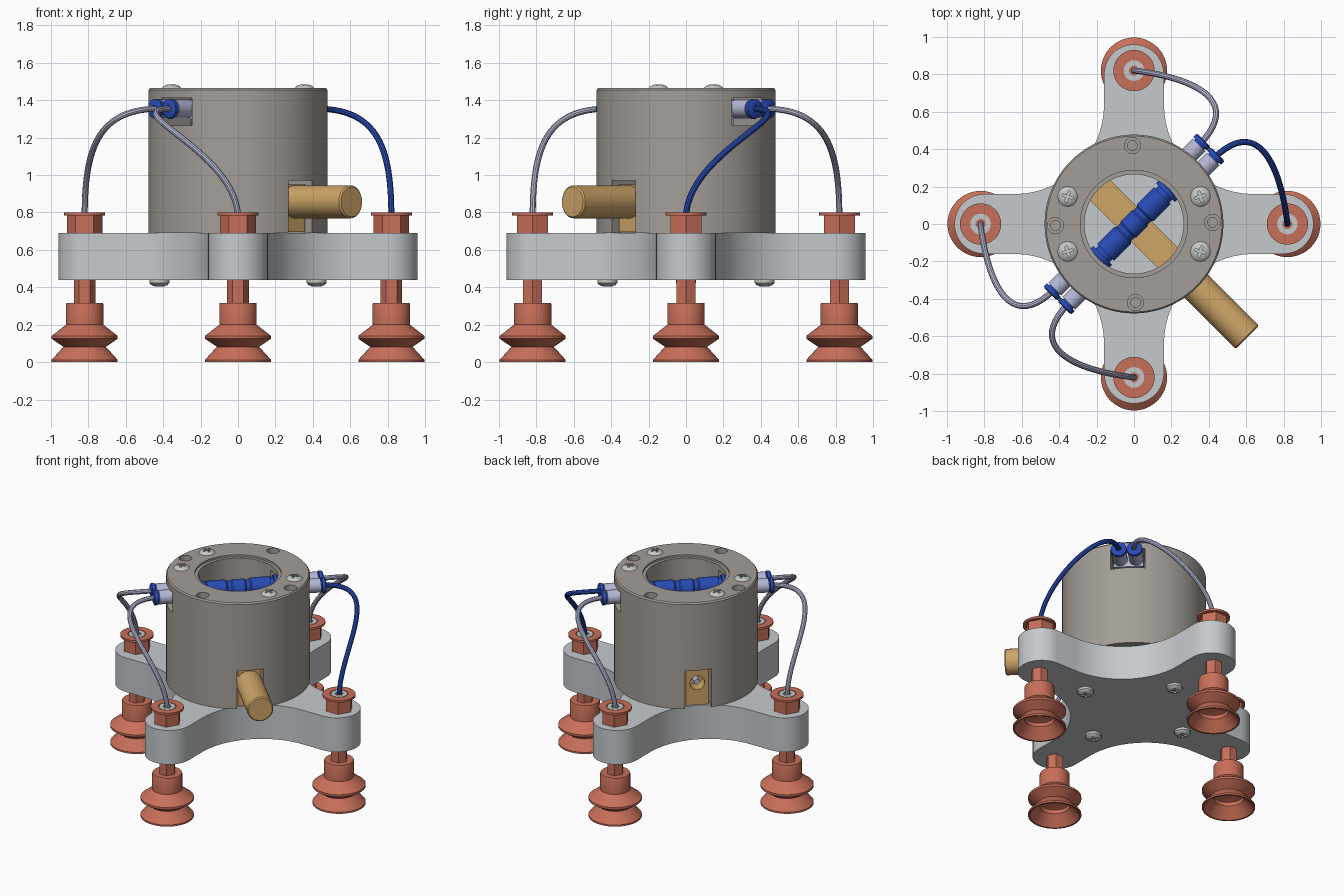
import bpy, bmesh
from math import pi, sin, cos, radians
from mathutils import Vector, Matrix

if "Cube" in bpy.data.objects:
    bpy.data.objects.remove(bpy.data.objects["Cube"])


def material(name, *rgb):
    m = bpy.data.materials.new(name)
    m.use_nodes = True
    m.diffuse_color = (*rgb, 1)
    m.node_tree.nodes["Principled BSDF"].inputs["Base Color"].default_value = (*rgb, 1)
    return m


GREY = material("warm grey", .37, .34, .31)
LIGHT = material("light grey", .56, .59, .61)
RUBBER = material("red rubber", .58, .16, .10)
BRASS = material("brass", .62, .38, .14)
BLUE = material("blue", .021, .07, .46)
LILAC = material("pale lilac", .46, .48, .66)
STEEL = material("steel", .55, .56, .56)
DIAG = pi / 4


def finish(name, bm, mat, loc=(0, 0, 0), rot=(0, 0, 0)):
    bmesh.ops.recalc_face_normals(bm, faces=bm.faces)
    me = bpy.data.meshes.new(name)
    bm.to_mesh(me)
    bm.free()
    me.materials.append(mat)
    ob = bpy.data.objects.new(name, me)
    ob.location, ob.rotation_euler = loc, rot
    bpy.context.collection.objects.link(ob)
    smooth(ob)
    return ob


def activate(ob):
    bpy.ops.object.select_all(action='DESELECT')
    ob.select_set(True)
    bpy.context.view_layer.objects.active = ob


def smooth(ob):
    activate(ob)
    bpy.ops.object.shade_smooth_by_angle(angle=radians(32))


def revolve(name, profile, mat, loc=(0, 0, 0), rot=(0, 0, 0), steps=48):
    """Turn (radius, height) points around local z."""
    bm = bmesh.new()
    vs = [bm.verts.new((r, 0, z)) for r, z in profile]
    es = [bm.edges.new(p) for p in zip(vs, vs[1:])]
    bmesh.ops.spin(bm, geom=vs + es, cent=(0, 0, 0), axis=(0, 0, 1), angle=2 * pi, steps=steps)
    bmesh.ops.remove_doubles(bm, verts=bm.verts, dist=1e-5)
    return finish(name, bm, mat, loc, rot)


def rod(name, r, z0, z1, mat, loc=(0, 0, 0), rot=(0, 0, 0), steps=48):
    return revolve(name, [(0, z0), (r, z0), (r, z1), (0, z1)], mat, loc, rot, steps)


def box(name, lo, hi, mat, loc=(0, 0, 0), rot=(0, 0, 0)):
    lo, hi = Vector(lo), Vector(hi)
    bm = bmesh.new()
    bmesh.ops.create_cube(bm, size=1, matrix=Matrix.Translation((lo + hi) / 2) @ Matrix.Diagonal((*(hi - lo), 1)))
    return finish(name, bm, mat, loc, rot)


def cut(ob, *cutters):
    for c in cutters:
        m = ob.modifiers.new("cut", 'BOOLEAN')
        m.operation, m.solver, m.object = 'DIFFERENCE', 'EXACT', c
        activate(ob)
        bpy.ops.object.modifier_apply(modifier=m.name)
        bpy.data.objects.remove(c)
    smooth(ob)


def polar(r, a, z=0):
    return Vector((r * cos(a), r * sin(a), z))


# Four-armed base plate with rounded arm ends and filleted inner corners
HALF, FILLET, END = .16, .48, .80
outline = []
for k in range(4):
    turn = Matrix.Rotation(k * pi / 2, 3, 'Z')
    corner = Vector((HALF + FILLET, HALF + FILLET, 0))
    pts = [Vector((END, 0, 0)) + polar(HALF, radians(a)) for a in range(-90, 91, 9)]
    pts += [corner + polar(FILLET, radians(a)) for a in range(270, 179, -6)]
    outline += [turn @ p for p in pts]
bm = bmesh.new()
face = bm.faces.new([bm.verts.new((p.x, p.y, .44)) for p in outline])
side = bmesh.ops.extrude_face_region(bm, geom=[face])
bmesh.ops.translate(bm, vec=(0, 0, .25), verts=[v for v in side["geom"] if isinstance(v, bmesh.types.BMVert)])
finish("base_plate", bm, LIGHT)

# Hollow cylindrical housing with windows and screw holes
housing = revolve("housing", [(.265, .69), (.478, .69), (.478, 1.455), (.47, 1.465), (.287, 1.465),
                              (.287, 1.45), (.265, 1.45), (.265, .69)], GREY, steps=96)
holes = [revolve("hole_cutter", [(0, 1.3), (.026, 1.3), (.026, 1.42), (.043, 1.42), (.043, 1.6), (0, 1.6)],
                 GREY, polar(.42, k * pi / 2 + .02), steps=32) for k in range(4)]
cut(housing,
    box("lower_window_cutter", (-.7, -.088, .6), (.7, .088, .97), GREY, rot=(0, 0, -DIAG)),
    box("upper_window_cutter", (-.7, -.115, 1.265), (.7, .115, 1.412), GREY, rot=(0, 0, DIAG)),
    *holes)


def screw(name, loc, rot):
    """Pan-head screw with a cross recess."""
    head = revolve(name, [(0, -.02), (.054, -.02), (.054, .008), (.043, .02), (.025, .027), (0, .029)],
                   STEEL, steps=32)
    cut(head, box("slot_a", (-.03, -.007, .012), (.03, .007, .1), STEEL),
        box("slot_b", (-.007, -.03, .011), (.007, .03, .1), STEEL))
    head.location, head.rotation_euler = loc, rot


for k, (sx, sy) in enumerate([(1, 1), (-1, 1), (-1, -1), (1, -1)]):
    screw(f"top_screw_{k}", (sx * .355, sy * .147, 1.456), (0, 0, .3 * sx * sy))
    screw(f"bottom_screw_{k}", polar(.42, k * pi / 2, .432), (pi, 0, DIAG))

# Suction cups with their hex stems and nuts at each arm end
for k in range(4):
    at = polar(.82, k * pi / 2)
    revolve(f"suction_cup_{k}", [(0, .317), (.097, .317), (.1, .31), (.1, .2), (.177, .14), (.177, .125),
                                 (.113, .082), (.177, .012), (.177, 0), (.165, 0), (.1, .072), (.1, .1),
                                 (.045, .12), (0, .12)], RUBBER, at)
    rod(f"hex_stem_{k}", .058, .31, .45, RUBBER, at, steps=6)
    rod(f"hex_nut_{k}", .095, .69, .79, RUBBER, at, steps=6)
    revolve(f"nut_flange_{k}", [(0, .785), (.11, .785), (.11, .8), (.06, .8), (.06, .792), (0, .792)], RUBBER, at)
    revolve(f"stem_bore_{k}", [(.027, .79), (.055, .79), (.055, .8), (.027, .8), (.027, .79)], LIGHT, at)

# Brass vacuum block with silencer on one side and an inlet on the other
block = box("brass_block", (-.43, -.077, .695), (.43, .077, .95), BRASS, rot=(0, 0, -DIAG))
cut(block, rod("inlet_cutter", .05, -.6, -.34, BRASS, (0, 0, .857), (0, pi / 2, -DIAG)))
rod("inlet_pin", .02, -.42, -.33, LILAC, (0, 0, .857), (0, pi / 2, -DIAG), 24)
revolve("silencer", [(0, .4), (.088, .4), (.088, .85), (.08, .858), (0, .858)], BRASS,
        (0, 0, .857), (0, pi / 2, -DIAG))

# Blue tee fitting across the bore
ZT = 1.355
half = [(0, .28), (.04, .28), (.04, .262), (.07, .262), (.07, .238), (.052, .238), (.052, .215),
        (.063, .215), (.063, .085), (.053, .075), (.053, .05), (.06, .04)]
revolve("tee_fitting", half + [(r, -z) for r, z in reversed(half)], BLUE, (0, 0, ZT), (0, pi / 2, DIAG))
rod("tee_stem", .045, .94, ZT, BLUE, steps=32)


def hose(name, start, out, end, mat):
    cu = bpy.data.curves.new(name, 'CURVE')
    cu.dimensions, cu.bevel_depth, cu.bevel_resolution = '3D', .0165, 3
    cu.resolution_u, cu.use_fill_caps = 28, True
    sp = cu.splines.new('BEZIER')
    sp.bezier_points.add(1)
    for p, co, h in zip(sp.bezier_points, (start, end), (out, Vector((0, 0, .36)))):
        p.handle_left_type = p.handle_right_type = 'FREE'
        p.co = co
        p.handle_left, p.handle_right = (co - h, co + h) if p == sp.bezier_points[0] else (co + h, co - h)
    cu.materials.append(mat)
    ob = bpy.data.objects.new(name, cu)
    bpy.context.collection.objects.link(ob)
    activate(ob)
    bpy.ops.object.convert(target='MESH')
    smooth(bpy.context.object)


# Two-way splitters in the upper windows, each feeding two hoses
for name, a in (("back_left", DIAG), ("front_right", DIAG + pi)):
    box(f"{name}_splitter", (.27, -.1, 1.3), (.43, .1, 1.405), LILAC, rot=(0, 0, a))
    out = polar(1, a)
    for s in (-1, 1):
        base = polar(.053 * s, a + pi / 2, ZT)
        tag = f"{name}_{'a' if s < 0 else 'b'}"
        turn = (0, pi / 2, a)
        rod(f"{tag}_outlet", .048, .4, .545, LILAC, base, turn, 32)
        revolve(f"{tag}_collar", [(.018, .53), (.036, .53), (.036, .553), (.052, .553), (.052, .575),
                                  (.04, .582), (.018, .582), (.018, .53)], BLUE, base, turn, 32)
        end = polar(.82, a + s * DIAG, .77)
        hose(f"{tag}_hose", base + out * .54, out * .48, end, BLUE if a == DIAG and s < 0 else LILAC)
